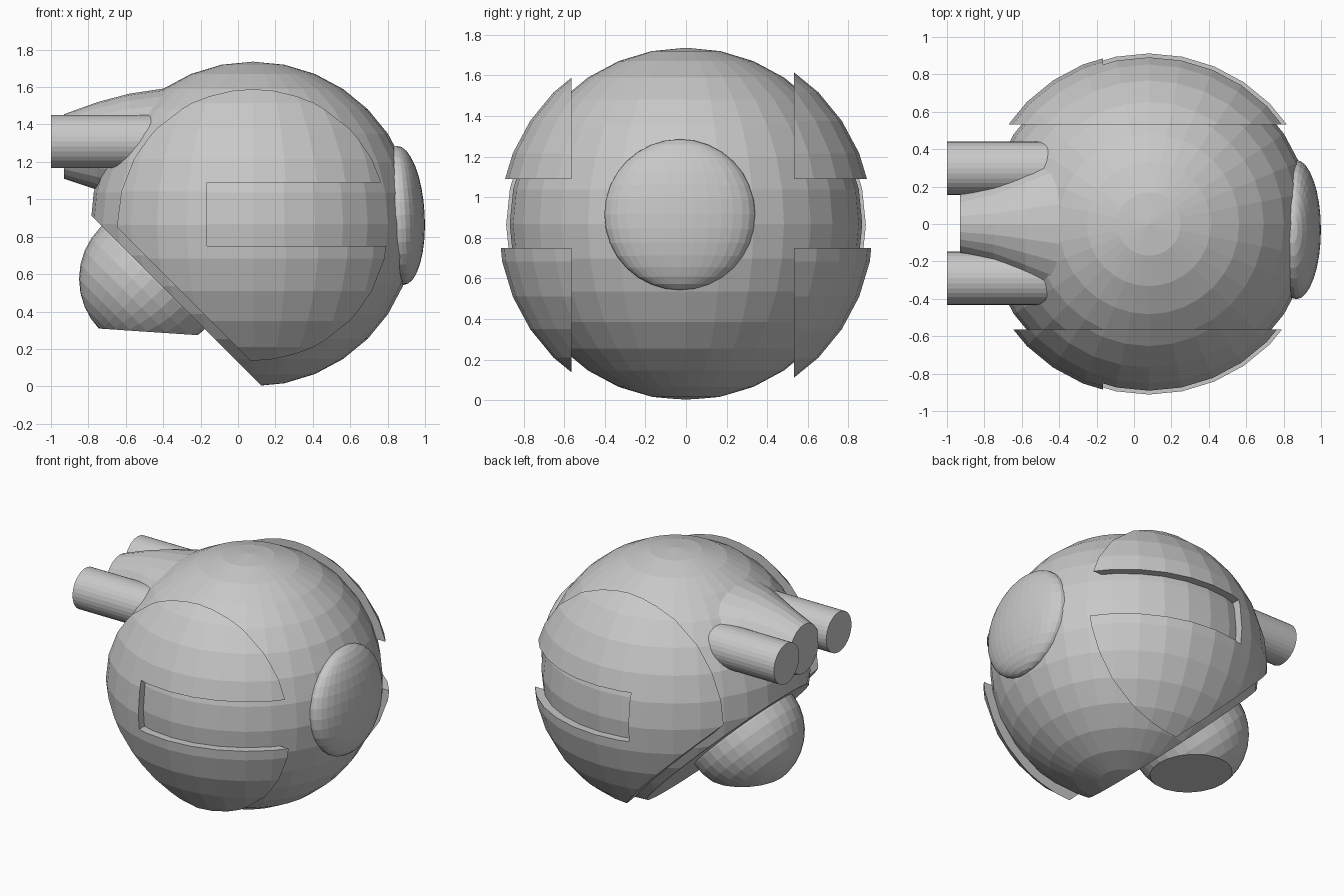
import bpy, bmesh, math
from mathutils import Vector, Matrix

if "Cube" in bpy.data.objects:
    bpy.data.objects.remove(bpy.data.objects["Cube"])

grey = bpy.data.materials.new("plain grey")
grey.diffuse_color = (0.58, 0.58, 0.58, 1)
grey.use_nodes = True
grey.node_tree.nodes["Principled BSDF"].inputs["Base Color"].default_value = grey.diffuse_color


def finish(bm, name):
    bmesh.ops.recalc_face_normals(bm, faces=bm.faces[:])
    me = bpy.data.meshes.new(name)
    bm.to_mesh(me)
    bm.free()
    me.materials.append(grey)
    ob = bpy.data.objects.new(name, me)
    bpy.context.collection.objects.link(ob)
    return ob


def sphere(centre, radius, scale=(1, 1, 1), tilt=0.0):
    bm = bmesh.new()
    bmesh.ops.create_uvsphere(bm, u_segments=32, v_segments=16, radius=radius)
    m = (Matrix.Translation(centre) @ Matrix.Rotation(tilt, 4, 'Y')
         @ Matrix.Diagonal((*scale, 1)))
    bmesh.ops.transform(bm, matrix=m, verts=bm.verts[:])
    return bm


def slice_off(bm, point, normal):
    """Remove everything on the normal side of a plane and cap the cut."""
    res = bmesh.ops.bisect_plane(
        bm, geom=bm.verts[:] + bm.edges[:] + bm.faces[:], dist=1e-5,
        plane_co=point, plane_no=Vector(normal).normalized(), clear_outer=True)
    edges = [e for e in res["geom_cut"]
             if isinstance(e, bmesh.types.BMEdge) and e.is_valid and e.is_boundary]
    bmesh.ops.holes_fill(bm, edges=edges)


# Main round body with a sloping flat underside
bm = sphere((0.08, 0, 0.868), 0.868)
slice_off(bm, (0.13, 0, 0), (-1, 0, -1))
finish(bm, "body")

# Side armour plates, each with a slot open towards the rear
for name, side, inner in (("front_plate", -1, 0.563), ("back_plate", 1, 0.533)):
    bm = sphere((0.08, 0, 0.863), 0.923)
    slice_off(bm, (0, side * inner, 0), (0, -side, 0))
    slice_off(bm, (0.205, 0, 0), (-1, 0, -1))
    plate = finish(bm, name)
    bm = bmesh.new()
    bmesh.ops.create_cube(bm, size=1, matrix=Matrix.Translation(
        (0.835, side * 0.75, 0.92)) @ Matrix.Diagonal((2, 1.2, 0.34, 1)))
    cutter = finish(bm, "slot_cutter")
    cutter.hide_render = True
    mod = plate.modifiers.new("slot", 'BOOLEAN')
    mod.operation = 'DIFFERENCE'
    mod.solver = 'EXACT'
    mod.object = cutter
    bpy.context.view_layer.objects.active = plate
    bpy.ops.object.modifier_apply(modifier="slot")
    bpy.data.objects.remove(cutter)

# Flared snout: x, half width, bottom, top
sections = [(-0.93, 0.165, 1.11, 1.455), (-0.75, 0.22, 1.05, 1.52),
            (-0.58, 0.31, 1.01, 1.565), (-0.40, 0.41, 0.98, 1.592),
            (-0.16, 0.50, 0.95, 1.60)]
bm = bmesh.new()
N = 24
rings = []
for x, w, lo, hi in sections:
    ring = []
    for i in range(N):
        a = 2 * math.pi * i / N
        ring.append(bm.verts.new((x, w * math.cos(a),
                                  (lo + hi) / 2 + (hi - lo) / 2 * math.sin(a))))
    rings.append(ring)
for r0, r1 in zip(rings, rings[1:]):
    for i in range(N):
        j = (i + 1) % N
        bm.faces.new((r0[i], r0[j], r1[j], r1[i]))
bm.faces.new(rings[0])
bm.faces.new(rings[-1])
finish(bm, "snout")

# Twin barrels
for name, y in (("front_barrel", -0.29), ("back_barrel", 0.298)):
    bm = bmesh.new()
    bmesh.ops.create_cone(
        bm, cap_ends=True, segments=32, radius1=0.142, radius2=0.142, depth=0.7,
        matrix=Matrix.Translation((-0.65, y, 1.309)) @ Matrix.Rotation(math.pi / 2, 4, 'Y'))
    finish(bm, name)

# Lower ball with a flat base
bm = sphere((-0.46, 0, 0.575), 0.39, tilt=math.radians(45))
slice_off(bm, (-0.46, 0, 0.29), (-0.067, 0, -1))
finish(bm, "lower_ball")

# Domed rear disc, slightly tilted
bm = sphere((0.868, -0.03, 0.914), 0.372, scale=(0.35, 1, 1), tilt=math.radians(-3))
finish(bm, "rear_dome")
